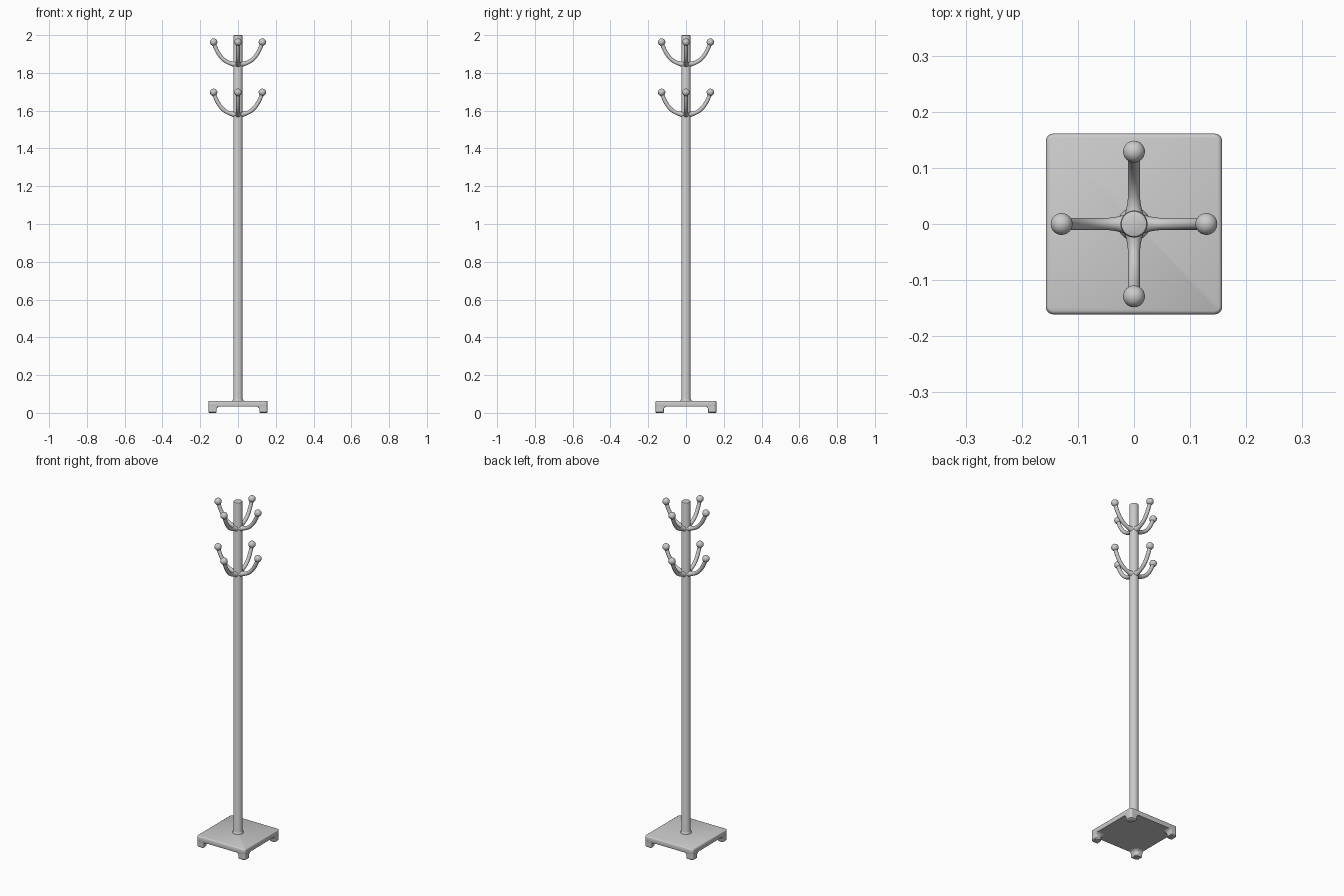
import bpy, bmesh, math
from mathutils import Vector

if "Cube" in bpy.data.objects:
    bpy.data.objects.remove(bpy.data.objects["Cube"])

HX, HY = 0.157, 0.161      # half size of the base
PLATE_Z, TOP_Z = 0.034, 0.064


def finish(name, bm, angle=40):
    bmesh.ops.recalc_face_normals(bm, faces=bm.faces[:])
    me = bpy.data.meshes.new(name)
    bm.to_mesh(me)
    bm.free()
    ob = bpy.data.objects.new(name, me)
    bpy.context.collection.objects.link(ob)
    bpy.ops.object.select_all(action='DESELECT')
    ob.select_set(True)
    bpy.context.view_layer.objects.active = ob
    bpy.ops.object.shade_smooth_by_angle(angle=math.radians(angle))
    return ob


def loft(name, rings, angle=40):
    """Skin a list of equal-length point loops and cap both ends."""
    bm = bmesh.new()
    loops = [[bm.verts.new(p) for p in ring] for ring in rings]
    n = len(loops[0])
    for a, b in zip(loops, loops[1:]):
        for i in range(n):
            j = (i + 1) % n
            bm.faces.new((a[i], a[j], b[j], b[i]))
    bm.faces.new(loops[0])
    bm.faces.new(loops[-1])
    return finish(name, bm, angle)


def rounded_rect(x0, x1, y0, y1, z, radii):
    """Corner order: (+,+), (-,+), (-,-), (+,-)."""
    pts = []
    corners = [(x1, y1, -1, -1), (x0, y1, 1, -1), (x0, y0, 1, 1), (x1, y0, -1, 1)]
    for k, ((x, y, dx, dy), r) in enumerate(zip(corners, radii)):
        for i in range(7):
            t = math.pi / 2 * (k + i / 6)
            pts.append((x + dx * r + r * math.cos(t), y + dy * r + r * math.sin(t), z))
    return pts


def lathe(name, profile, n=40):
    return loft(name, [[(r * math.cos(2 * math.pi * i / n), r * math.sin(2 * math.pi * i / n), z)
                        for i in range(n)] for r, z in profile])


# base plate with softened top edge
loft("base_plate", [rounded_rect(-HX + d, HX - d, -HY + d, HY - d, z, [0.014 - d] * 4)
                    for d, z in [(0.001, PLATE_Z), (0, PLATE_Z + 0.003), (0, TOP_Z - 0.006),
                                 (0.002, TOP_Z - 0.002), (0.006, TOP_Z)]])

# corner feet, flaring into the plate on their inner sides
for sx, sy, label in [(1, 1, "back_right"), (-1, 1, "back_left"),
                      (1, -1, "front_right"), (-1, -1, "front_left")]:
    rings = []
    for d, w, z in [(0.004, 0.041, 0), (0, 0.044, 0.004), (0, 0.044, 0.021),
                    (0, 0.047, 0.027), (0, 0.052, 0.032), (0, 0.060, PLATE_Z + 0.002)]:
        ring = rounded_rect(HX - w, HX - d, HY - w, HY - d, z, [0.013, 0.006, 0.02, 0.006])
        rings.append([(sx * x, sy * y, zz) for x, y, zz in ring])
    loft("foot_" + label, rings)

# pole with a small flare where it meets the base
lathe("pole", [(0.029, TOP_Z - 0.004), (0.029, TOP_Z + 0.002), (0.026, TOP_Z + 0.006),
               (0.024, TOP_Z + 0.012), (0.024, 1.994), (0.0225, 1.9985), (0.020, 2.0)])


def bezier(p, t):
    u = 1 - t
    return p[0] * u**3 + p[1] * 3 * u * u * t + p[2] * 3 * u * t * t + p[3] * t**3


# hooks: curved tapering arm ending in a ball, four per tier
path = [Vector((0.008, 0, -0.117)), Vector((0.075, 0, -0.115)),
        Vector((0.105, 0, -0.070)), Vector((0.128, 0, -0.006))]
for tier, ball_z in [("upper", 1.963), ("lower", 1.697)]:
    for k, side in enumerate(["right", "back", "left", "front"]):
        ang = k * math.pi / 2
        c, s = math.cos(ang), math.sin(ang)
        rings, steps, n = [], 24, 20
        for i in range(steps + 1):
            t = i / steps
            p = bezier(path, t)
            tan = (bezier(path, t + 0.01) - bezier(path, t - 0.01)).normalized()
            nrm = Vector((-tan.z, 0, tan.x))
            r = 0.0105 + 0.013 * max(0, 1 - p.x / 0.055) ** 2
            ring = []
            for j in range(n):
                a = 2 * math.pi * j / n
                q = p + nrm * r * math.cos(a) + Vector((0, r * math.sin(a), 0))
                ring.append((c * q.x - s * q.y, s * q.x + c * q.y, q.z + ball_z))
            rings.append(ring)
        loft(f"{tier}_hook_{side}", rings)

        bm = bmesh.new()
        bmesh.ops.create_uvsphere(bm, u_segments=24, v_segments=16, radius=0.0195)
        bmesh.ops.translate(bm, verts=bm.verts[:], vec=(0.129 * c, 0.129 * s, ball_z))
        finish(f"{tier}_hook_ball_{side}", bm)
